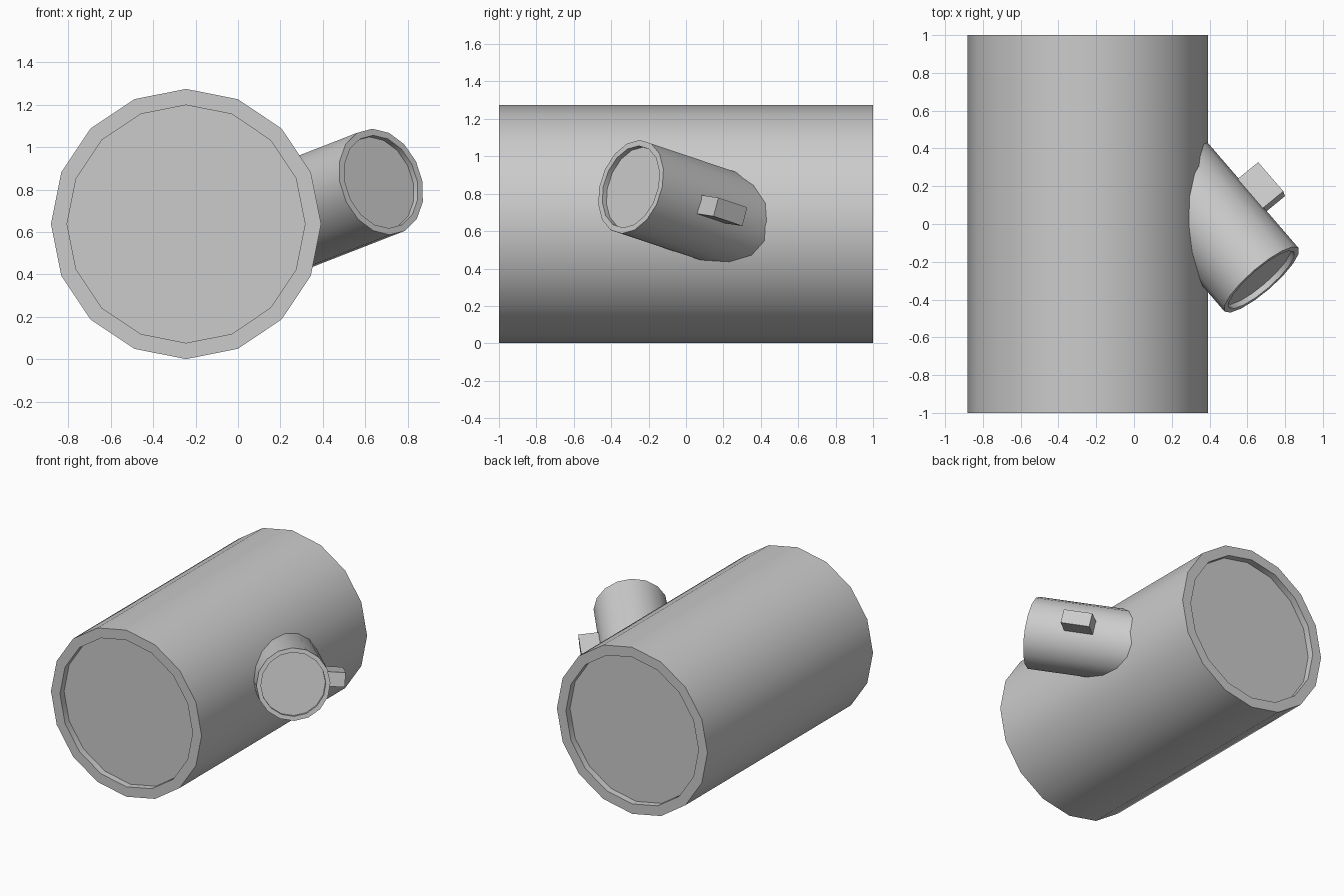
import bpy, bmesh
from math import cos, sin, tau, radians
from mathutils import Matrix, Vector

if "Cube" in bpy.data.objects:
    bpy.data.objects.remove(bpy.data.objects["Cube"])

SIDES = 16


def finish(name, bm, matrix, smooth):
    bmesh.ops.recalc_face_normals(bm, faces=bm.faces)
    mesh = bpy.data.meshes.new(name)
    bm.to_mesh(mesh)
    bm.free()
    mesh.transform(matrix)
    obj = bpy.data.objects.new(name, mesh)
    bpy.context.collection.objects.link(obj)
    if smooth:
        bpy.ops.object.select_all(action='DESELECT')
        obj.select_set(True)
        bpy.context.view_layer.objects.active = obj
        bpy.ops.object.shade_smooth_by_angle(angle=radians(30))
    return obj


def turned(name, profile, matrix):
    """Sweep a (radius, height) profile round local z and cap both ends."""
    bm = bmesh.new()
    rings = [[bm.verts.new((r * cos(tau * i / SIDES), r * sin(tau * i / SIDES), h))
              for i in range(SIDES)] for r, h in profile]
    for a, b in zip(rings, rings[1:]):
        for i in range(SIDES):
            j = (i + 1) % SIDES
            bm.faces.new((a[i], a[j], b[j], b[i]))
    bm.faces.new(rings[0])
    bm.faces.new(rings[-1])
    return finish(name, bm, matrix, True)


def frame(x, y, z, origin):
    m = Matrix((x, y, z)).transposed().to_4x4()
    m.translation = origin
    return m


# Main pipe along y, with a shallow recess in each end
turned("main_pipe",
       [(0.561, -0.95), (0.561, -1), (0.637, -1), (0.637, 1), (0.561, 1), (0.561, 0.95)],
       Matrix.Translation((-0.245, 0, 0.638)) @ Matrix.Rotation(radians(90), 4, 'X'))

# Angled branch pipe, its origin at the centre of the open end
axis = Vector((0.633, -0.734, 0.247)).normalized()
side = axis.cross(Vector((0, 0, 1))).normalized() * -1
up = axis.cross(side)
if up.z < 0:
    up = -up
end = Vector((0.675, -0.295, 0.837))
turned("branch_pipe",
       [(0.258, -0.84), (0.258, 0), (0.226, 0), (0.226, -0.03)],
       frame(up, axis.cross(up), axis, end))

# Small block standing out radially from the far side of the branch
out = side if side.y > 0 else -side
tilt = 0.1
radial = out * cos(tilt) - up * sin(tilt)
tangent = axis.cross(radial)
bm = bmesh.new()
bmesh.ops.create_cube(bm, size=1)
bmesh.ops.scale(bm, vec=(0.19, 0.103, 0.21), verts=bm.verts)
finish("side_block", bm,
       frame(radial, tangent, axis, end + radial * 0.295 - axis * 0.39), False)
